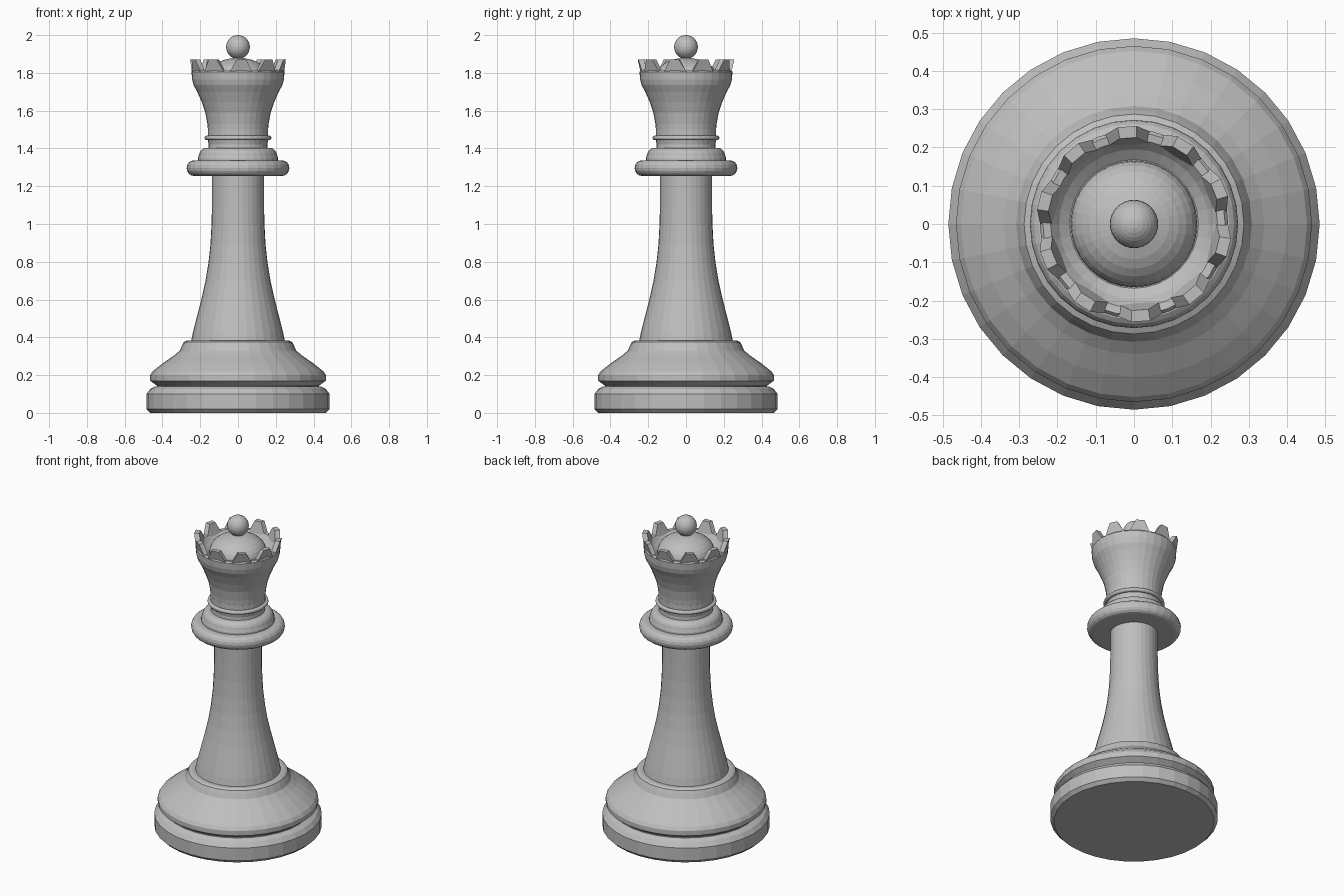
import bpy
import bmesh
from math import sin, cos, pi, radians

if "Cube" in bpy.data.objects:
    bpy.data.objects.remove(bpy.data.objects["Cube"])

SEGMENTS = 32
TEETH = 10

grey = bpy.data.materials.new("plain grey")
grey.use_nodes = True
colour = (0.52, 0.52, 0.52, 1)
grey.diffuse_color = colour
grey.node_tree.nodes["Principled BSDF"].inputs["Base Color"].default_value = colour


def finish(name, bm):
    bmesh.ops.remove_doubles(bm, verts=bm.verts, dist=0.0001)
    bmesh.ops.recalc_face_normals(bm, faces=bm.faces)
    mesh = bpy.data.meshes.new(name)
    bm.to_mesh(mesh)
    bm.free()
    mesh.materials.append(grey)
    obj = bpy.data.objects.new(name, mesh)
    bpy.context.collection.objects.link(obj)
    return obj


def lathe(name, profile):
    """Turn a closed (radius, height) profile around the z axis."""
    bm = bmesh.new()
    verts = [bm.verts.new((r, 0, z)) for r, z in profile]
    edges = [bm.edges.new(pair) for pair in zip(verts, verts[1:])]
    bmesh.ops.spin(bm, geom=verts + edges, cent=(0, 0, 0), axis=(0, 0, 1),
                   angle=2 * pi, steps=SEGMENTS, use_merge=True)
    return finish(name, bm)


def arc(r, z, rx, rz, start, end, steps):
    """Points along an elliptical arc, angles in degrees."""
    angles = [radians(start + (end - start) * i / steps) for i in range(steps + 1)]
    return [(r + rx * cos(a), z + rz * sin(a)) for a in angles]


# Foot and sloping plinth
lathe("base_disc", [(0, 0), (.465, 0), (.485, .02), (.485, .1), (.465, .127),
                    (.44, .14), (0, .14)])
lathe("plinth", [(0, .13), (.43, .13), (.43, .145), (.465, .17), (.465, .2), (.452, .22),
                 (.4, .262), (.34, .303), (.308, .33), (.297, .355), (.287, .375),
                 (.27, .383), (0, .383)])

# Tapering column
lathe("column", [(0, .37), (.25, .37), (.238, .43), (.215, .52), (.192, .61), (.172, .7),
                 (.157, .79), (.146, .89), (.14, 1), (.138, 1.1), (.138, 1.27), (0, 1.27)])

# Collar and neck rings
lathe("collar", [(0, 1.255)] + arc(.235, 1.296, .037, .041, -90, 90, 8) + [(0, 1.337)])
lathe("upper_collar", [(0, 1.33), (.213, 1.33), (.213, 1.348)]
      + arc(.168, 1.355, .04, .048, 10, 90, 5) + [(0, 1.403)])
lathe("neck", [(0, 1.39), (.158, 1.39), (.155, 1.42), (.16, 1.445), (.16, 1.5), (0, 1.5)])
lathe("neck_ring", [(0, 1.444)] + arc(.165, 1.456, .012, .012, -90, 90, 6) + [(0, 1.468)])

# Flared hollow crown
lathe("crown", [(0, 1.47), (.157, 1.47), (.162, 1.53), (.173, 1.59), (.192, 1.645),
                (.216, 1.7), (.235, 1.735), (.243, 1.765), (.246, 1.805), (.238, 1.815),
                (.218, 1.812), (.195, 1.785), (.168, 1.765), (0, 1.765)])
lathe("crown_dome", [(0, 1.75), (.165, 1.75)] + arc(0, 1.775, .165, .105, 0, 90, 8))

# Ring of tapered teeth leaning outwards
bm = bmesh.new()
for i in range(TEETH):
    middle = radians(94) + i * 2 * pi / TEETH
    rings = []
    for z, inner, outer, half in ((1.8, .214, .244, 15), (1.872, .226, .256, 5.5)):
        corners = ((inner, -half), (outer, -half), (outer, half), (inner, half))
        rings.append([bm.verts.new((r * cos(middle + radians(a)),
                                    r * sin(middle + radians(a)), z)) for r, a in corners])
    low, high = rings
    bm.faces.new(low)
    bm.faces.new(high)
    for j in range(4):
        k = (j + 1) % 4
        bm.faces.new((low[j], low[k], high[k], high[j]))
finish("crown_teeth", bm)

# Ball on top
bm = bmesh.new()
bmesh.ops.create_uvsphere(bm, u_segments=SEGMENTS, v_segments=16, radius=.063)
bmesh.ops.translate(bm, verts=bm.verts, vec=(0, 0, 1.937))
finish("finial_ball", bm)
